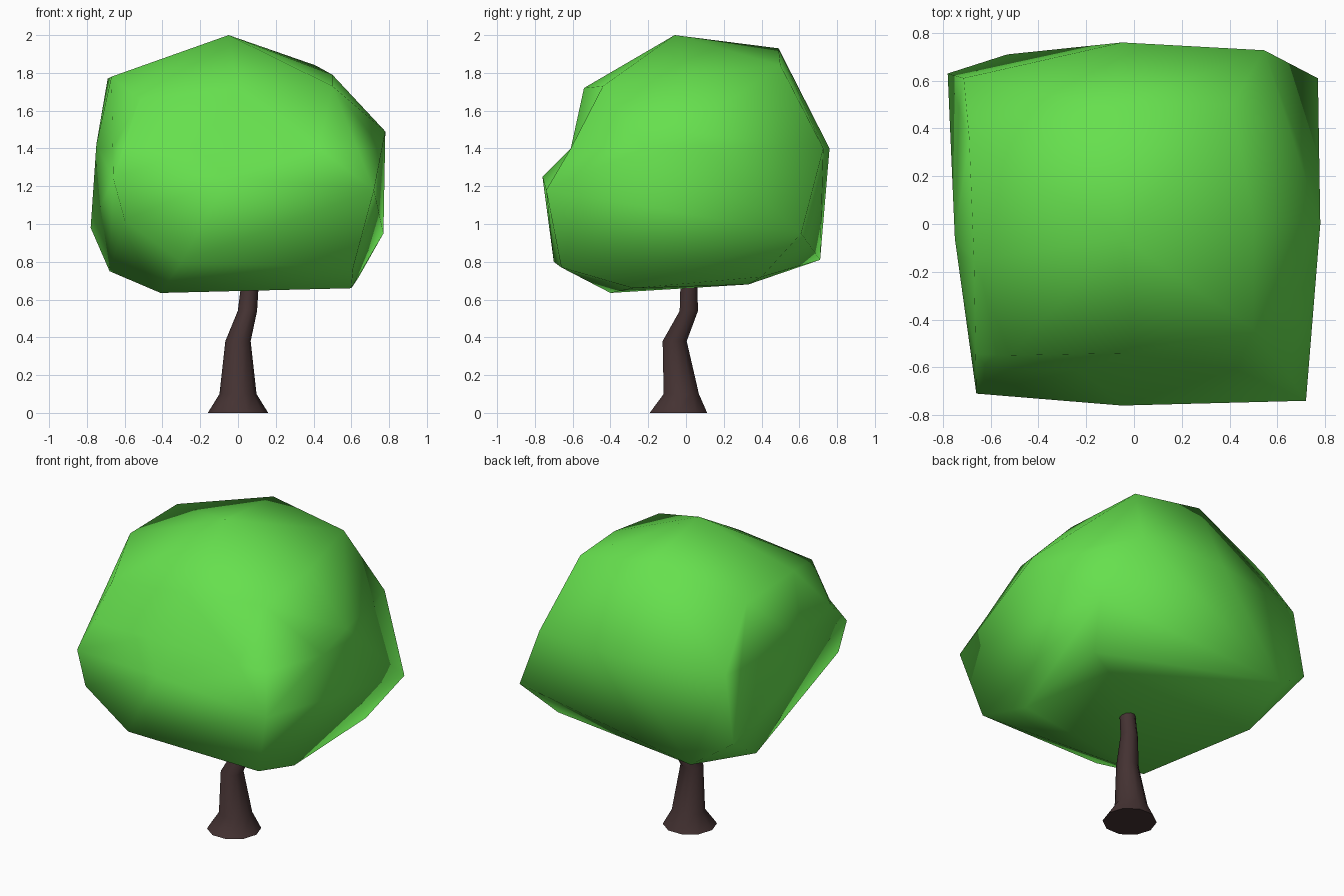
import bpy
import bmesh
import math
from mathutils import Vector

default_cube = bpy.data.objects.get("Cube")
if default_cube:
    bpy.data.objects.remove(default_cube, do_unlink=True)


def make_material(name, colour):
    material = bpy.data.materials.new(name)
    material.use_nodes = True
    material.diffuse_color = (*colour, 1)
    shader = next(n for n in material.node_tree.nodes if n.type == "BSDF_PRINCIPLED")
    shader.inputs["Base Color"].default_value = (*colour, 1)
    shader.inputs["Roughness"].default_value = 0.8
    return material


def finish(bm, name, material):
    """Turn a bmesh into a smooth shaded object."""
    bmesh.ops.recalc_face_normals(bm, faces=bm.faces[:])
    for face in bm.faces:
        face.smooth = True
    mesh = bpy.data.meshes.new(name)
    bm.to_mesh(mesh)
    bm.free()
    mesh.materials.append(material)
    obj = bpy.data.objects.new(name, mesh)
    bpy.context.scene.collection.objects.link(obj)
    return obj


leaf_green = make_material("leaf green", (0.133, 0.745, 0.076))
bark_brown = make_material("bark brown", (0.058, 0.032, 0.032))


# Trunk: a bent, flared stack of rings, each given as centre and radius
def build_trunk(rings, sides=10):
    bm = bmesh.new()
    loops = []
    for x, y, z, radius in rings:
        loop = []
        for i in range(sides):
            angle = math.tau * i / sides
            offset = Vector((math.cos(angle), math.sin(angle), 0)) * radius
            loop.append(bm.verts.new(Vector((x, y, z)) + offset))
        loops.append(loop)
    for lower, upper in zip(loops, loops[1:]):
        for i in range(sides):
            j = (i + 1) % sides
            bm.faces.new((lower[i], lower[j], upper[j], upper[i]))
    bm.faces.new(loops[-1])
    bm.faces.new(loops[0][::-1])
    trunk = finish(bm, "trunk", bark_brown)
    # keep the two end caps flat
    for polygon in trunk.data.polygons:
        polygon.use_smooth = polygon.loop_total == 4


build_trunk([
    (0, -0.04, 0, 0.16),
    (0, -0.025, 0.1, 0.098),
    (0, -0.06, 0.38, 0.067),
    (0.05, 0.015, 0.54, 0.051),
    (0.065, 0.015, 0.7, 0.046),
])


# Crown: a lumpy hull stretched over a few corner points, from top to bottom
crown_top = [
    (-0.05, -0.06, 2), (-0.09, 0.49, 1.93), (0.41, 0.5, 1.84),
    (0.5, 0.02, 1.79), (0.5, -0.44, 1.73), (0, -0.54, 1.72),
    (-0.52, -0.55, 1.66), (-0.67, -0.15, 1.78), (-0.69, 0.36, 1.77),
]
crown_middle = [
    (0.78, 0, 1.49), (0.54, 0.73, 1.41), (-0.05, 0.76, 1.4),
    (-0.71, 0.61, 1.42), (-0.75, -0.06, 1.42), (-0.66, -0.71, 1.24),
    (-0.05, -0.76, 1.25), (0.72, -0.74, 1.18),
]
crown_bottom = [
    (0.77, 0.61, 0.95), (-0.78, 0.63, 0.98), (-0.53, 0.71, 0.81),
    (-0.68, 0.25, 0.75), (-0.3, -0.7, 0.8), (-0.41, -0.4, 0.635),
    (0.47, 0.33, 0.68), (0.64, 0.4, 0.72), (0.6, -0.28, 0.66),
    (0.61, -0.66, 0.77), (-0.6, -0.71, 1.02),
]


def build_crown(points, dent_height, dent_depth):
    bm = bmesh.new()
    for point in points:
        bm.verts.new(point)
    bmesh.ops.convex_hull(bm, input=bm.verts[:])
    loose = [v for v in bm.verts if not v.link_faces]
    bmesh.ops.delete(bm, geom=loose, context="VERTS")
    # cut a level line around the crown and push its front side inwards
    cut = bmesh.ops.bisect_plane(
        bm, geom=bm.verts[:] + bm.edges[:] + bm.faces[:],
        plane_co=(0, 0, dent_height), plane_no=(0, 0, 1))
    for item in cut["geom_cut"]:
        if isinstance(item, bmesh.types.BMVert):
            item.co.y = max(item.co.y, dent_depth)
    bmesh.ops.remove_doubles(bm, verts=bm.verts[:], dist=0.04)
    bmesh.ops.triangulate(bm, faces=bm.faces[:])
    return finish(bm, "crown", leaf_green)


build_crown(crown_top + crown_middle + crown_bottom, 1.4, -0.61)
